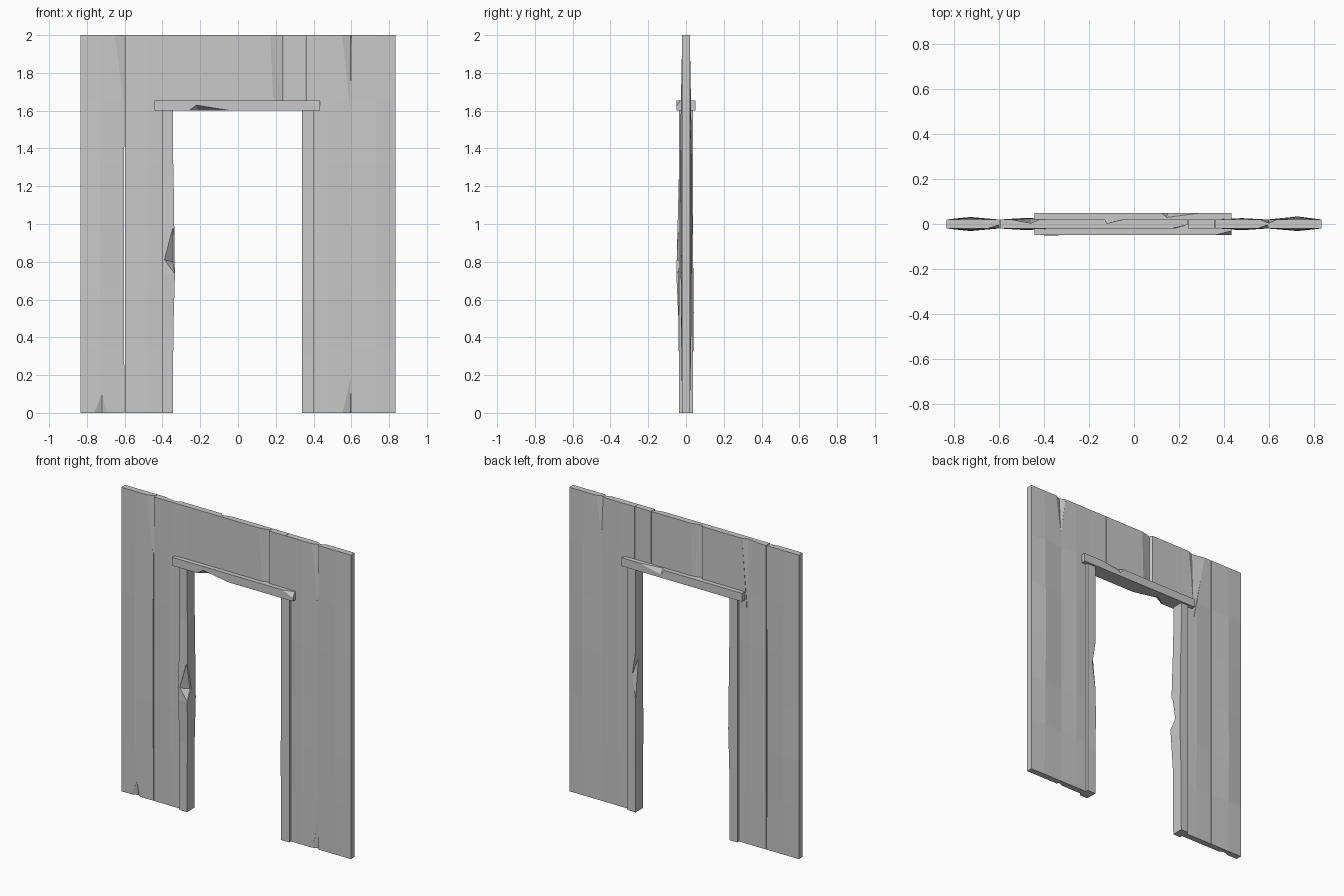
import bpy, bmesh, math, random

random.seed(4)
cube = bpy.data.objects.get("Cube")
if cube:
    bpy.data.objects.remove(cube)

grey = bpy.data.materials.new("worn grey")
grey.use_nodes = True
COLOUR = (0.58, 0.58, 0.58, 1)
grey.diffuse_color = COLOUR
grey.node_tree.nodes["Principled BSDF"].inputs["Base Color"].default_value = COLOUR


def make_object(name, bm):
    bmesh.ops.recalc_face_normals(bm, faces=bm.faces)
    mesh = bpy.data.meshes.new(name)
    bm.to_mesh(mesh)
    bm.free()
    obj = bpy.data.objects.new(name, mesh)
    bpy.context.collection.objects.link(obj)
    mesh.materials.append(grey)
    return obj


def board(name, xs, zs, half, shape=None):
    """Box cut at the inner xs and zs; shape(co) then moves its corners."""
    bm = bmesh.new()
    bmesh.ops.create_cube(bm, size=1)
    for v in bm.verts:
        v.co.x = xs[-1] if v.co.x > 0 else xs[0]
        v.co.y = half if v.co.y > 0 else -half
        v.co.z = zs[-1] if v.co.z > 0 else zs[0]
    for cuts, normal in ((xs, (1, 0, 0)), (zs, (0, 0, 1))):
        for c in cuts[1:-1]:
            bmesh.ops.bisect_plane(bm, geom=bm.verts[:] + bm.edges[:] + bm.faces[:],
                                   plane_co=[c * n for n in normal], plane_no=normal)
    if shape:
        for v in bm.verts:
            shape(v.co)
    return make_object(name, bm)


def carve(obj, points):
    """Cut the convex hull of the points out of a board."""
    bm = bmesh.new()
    for p in points:
        bm.verts.new(p)
    hull = bmesh.ops.convex_hull(bm, input=bm.verts[:])
    spare = [g for g in hull["geom_interior"] if isinstance(g, bmesh.types.BMVert)]
    bmesh.ops.delete(bm, geom=spare, context="VERTS")
    cutter = make_object("cutter", bm)
    cutter.hide_render = True
    mod = obj.modifiers.new("chip", "BOOLEAN")
    mod.operation = "DIFFERENCE"
    mod.solver = "EXACT"
    mod.object = cutter
    bpy.context.view_layer.objects.active = obj
    bpy.ops.object.modifier_apply(modifier=mod.name)
    bpy.data.objects.remove(cutter)


def dent(obj, outline, deep, side, surface=0.02, depth=0.003):
    """Chip on the front (side -1) or back (side 1), outline and deep in x, z."""
    carve(obj, [(x, side * y, z) for x, z in outline for y in (surface, 0.09)]
          + [(x, side * depth, z) for x, z in deep])


# Wall planks: faces swell gently at mid width, flat at the seams
SWELL = {0.48: 0.008, 0.73: 0.013}
ROWS = [0, 0.35, 0.65, 0.98, 1.32, 1.65, 2]


def swell(co):
    amount = SWELL.get(round(abs(co.x), 2), 0)
    wave = math.sin(math.pi * co.z / 2) * random.uniform(0.65, 1.1)
    co.y += math.copysign(amount * wave, co.y)
    if abs(co.x + 0.6) < 0.001 and 0.3 < co.z < 1.4:
        co.x -= 0.003


outer = board("right_outer_plank", [-0.835, -0.73, -0.6], ROWS, 0.02, swell)
inner = board("right_inner_plank", [-0.597, -0.48, -0.36], ROWS, 0.02, swell)
wide = board("left_wide_plank", [0.36, 0.48, 0.595, 0.73, 0.835], ROWS, 0.02, swell)
header = board("header_plank", [-0.36, 0.238], [1.62, 2], 0.02)
board("header_narrow_plank", [0.241, 0.358], [1.62, 2], 0.02)

# Splits and chips at the plank ends
dent(outer, [(-0.655, 2.02), (-0.59, 2.02), (-0.6, 1.6)], [(-0.6, 2.02)], -1)
dent(outer, [(-0.765, -0.01), (-0.69, -0.01), (-0.72, 0.1)], [(-0.72, -0.01)], -1)
dent(inner, [(-0.55, 2.02), (-0.42, 2.02), (-0.46, 1.55)], [(-0.46, 2.02)], 1)
for low, end, tip in ((0.55, 2.02, 1.6), (0.55, -0.02, 0.18)):
    dent(wide, [(low, end), (0.6, end), (0.595, tip)], [(0.595, end)], -1)
dent(wide, [(0.56, 2.02), (0.64, 2.02), (0.6, 1.75)], [(0.6, 2.02)], 1)
dent(header, [(0.17, 2.02), (0.25, 2.02), (0.19, 1.6), (0.25, 1.6)],
     [(0.239, 2.02), (0.239, 1.6)], -1)
dent(header, [(-0.13, 2.02), (-0.05, 2.02), (-0.13, 1.6), (-0.06, 1.6)],
     [(-0.12, 2.02), (-0.12, 1.6)], 1)


# Door jambs, with worn and slightly warped inner edges
def warp_right(co):
    if co.x > -0.37:
        co.x += {0.45: 0.003, 0.73: 0.011, 1.25: 0.004}.get(round(co.z, 2), 0)
    if abs(co.z - 0.73) < 0.01 and co.y < 0:
        co.y -= 0.013


def warp_left(co):
    if co.x < 0.37 and abs(co.z - 0.53) < 0.01:
        co.x -= 0.002
        co.y *= 1.08


right_jamb = board("right_jamb", [-0.4, -0.345], [0, 0.45, 0.73, 1.25, 1.4, 1.6], 0.038, warp_right)
left_jamb = board("left_jamb", [0.34, 0.4], [0, 0.3, 0.53, 0.8, 1.6], 0.038, warp_left)
carve(right_jamb, [(-0.345, -0.039, 0.98), (-0.39, -0.05, 0.81), (-0.333, -0.055, 0.73),
                   (-0.345, -0.008, 0.8), (-0.32, -0.1, 0.98), (-0.39, -0.1, 0.81),
                   (-0.32, -0.1, 0.73), (-0.31, -0.008, 0.8)])
carve(left_jamb, [(0.34, 0.038, 1.06), (0.365, 0.038, 0.9), (0.34, 0.038, 0.74),
                  (0.34, 0.01, 1.0), (0.32, 0.07, 0.9), (0.365, 0.07, 0.9)])

# Lintel beam over the doorway, broken at its corners
lintel = board("lintel", [-0.443, 0.435], [1.6, 1.655], 0.05)
carve(lintel, [(-0.265, -0.051, 1.598), (-0.22, -0.051, 1.63), (-0.02, -0.051, 1.598),
               (-0.2, 0.0, 1.598), (-0.265, -0.07, 1.58), (-0.02, -0.07, 1.58),
               (-0.2, 0.0, 1.58), (-0.22, -0.07, 1.63)])
carve(lintel, [(0.35, -0.051, 1.657), (0.437, -0.051, 1.62), (0.437, -0.028, 1.657),
               (0.45, -0.07, 1.67)])
carve(lintel, [(0.12, 0.051, 1.657), (0.32, 0.051, 1.657), (0.145, 0.028, 1.657),
               (0.15, 0.051, 1.62), (0.16, 0.07, 1.67)])
